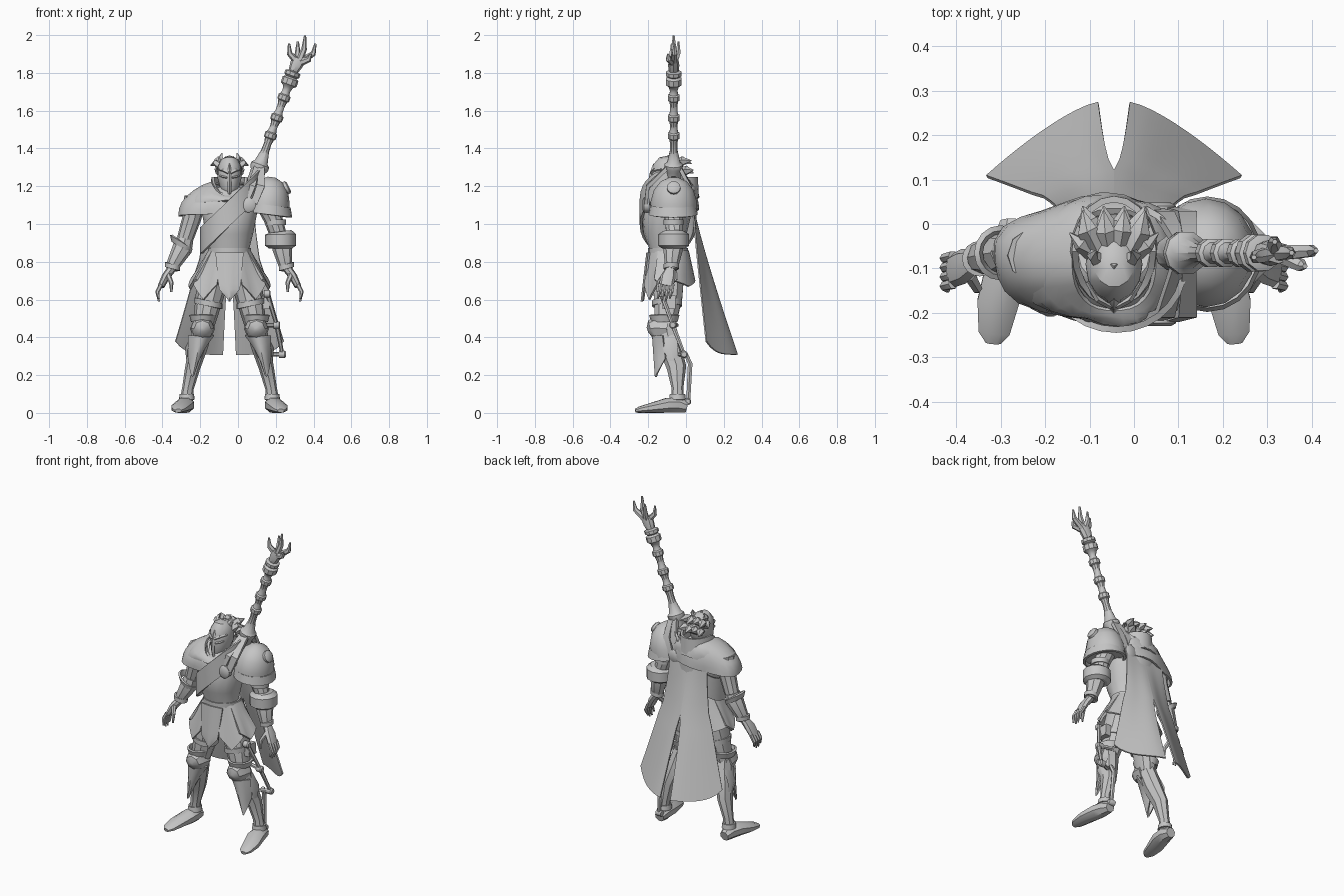
import bpy, bmesh
from math import sin, cos, pi, radians, copysign
from mathutils import Vector

if "Cube" in bpy.data.objects:
    bpy.data.objects.remove(bpy.data.objects["Cube"])

steel = bpy.data.materials.new("plain_grey")
steel.use_nodes = True
GREY = (.56, .56, .56, 1)
steel.diffuse_color = GREY
steel.node_tree.nodes["Principled BSDF"].inputs["Base Color"].default_value = GREY

CENTRE = -.045   # body axis; every part is placed relative to it
side = 1         # set to -1 while building the right-hand copy of a part
parts = []


def make(name, verts, faces, thick=0):
    mesh = bpy.data.meshes.new(name)
    mesh.from_pydata([(CENTRE + side * x, y, z) for x, y, z in verts], [], faces)
    bm = bmesh.new()
    bm.from_mesh(mesh)
    bmesh.ops.recalc_face_normals(bm, faces=bm.faces)
    if thick:
        bmesh.ops.solidify(bm, geom=bm.faces[:], thickness=thick)
        bmesh.ops.recalc_face_normals(bm, faces=bm.faces)
    bm.to_mesh(mesh)
    bm.free()
    mesh.materials.append(steel)
    part = bpy.data.objects.new(name, mesh)
    bpy.context.scene.collection.objects.link(part)
    parts.append(part)


def tube(name, points, radii, sides=8, ref=(0, 1, 0), turn=0):
    """Capped tube through points; each radius is a number or a (wide, deep) pair."""
    points = [Vector(p) for p in points]
    verts, faces, last = [], [], len(points) - 1
    for i, (p, r) in enumerate(zip(points, radii)):
        wide, deep = r if isinstance(r, tuple) else (r, r)
        along = (points[min(i + 1, last)] - points[max(i - 1, 0)]).normalized()
        u = Vector(ref).cross(along).normalized()
        v = along.cross(u)
        for k in range(sides):
            a = 2 * pi * k / sides + turn
            verts.append(p + u * wide * cos(a) + v * deep * sin(a))
    for i in range(last):
        for k in range(sides):
            n = (k + 1) % sides
            faces.append((i * sides + k, i * sides + n,
                          (i + 1) * sides + n, (i + 1) * sides + k))
    faces.append(tuple(range(sides)))
    faces.append(tuple(last * sides + k for k in range(sides)))
    make(name, verts, faces)


def sheet(name, shape, across, down, thick=.01, closed=False):
    """Thick surface from shape(u, v), with u and v running from 0 to 1."""
    columns = across if closed else across + 1
    verts = [shape(i / across, j / down) for j in range(down + 1) for i in range(columns)]
    faces = []
    for j in range(down):
        for i in range(across):
            n = (i + 1) % columns
            faces.append((j * columns + i, j * columns + n,
                          (j + 1) * columns + n, (j + 1) * columns + i))
    make(name, verts, faces, thick)


def band(name, centre, wide, deep, height, flare=0, tilt=0, thick=.012, sides=16):
    cx, cy, cz = centre

    def shape(u, v):
        a, grow = 2 * pi * u, 1 + flare * v
        x = wide * grow * cos(a)
        return cx + x, cy + deep * grow * sin(a), cz + height * (v - .5) + tilt * x
    sheet(name, shape, sides, 2, thick, True)


def disc(name, centre, radius, direction, ref=(1, 0, 0)):
    c, d = Vector(centre), Vector(direction)
    tube(name, [c - d, c + d * .6, c + d], [radius, radius, radius * .7], 12, ref)


# Torso, belt and neck
tube("torso", [(0, -.09, .68), (0, -.09, .78), (0, -.1, .87), (0, -.11, .95),
               (0, -.105, 1.05), (0, -.085, 1.13), (0, -.07, 1.18)],
     [(.12, .085), (.12, .095), (.105, .09), (.125, .115), (.145, .13), (.155, .105), (.08, .07)], 16)
band("belt", (0, -.095, .85), .113, .105, .045)
tube("neck", [(0, -.075, 1.15), (0, -.08, 1.25)], [.055, .05])

# Helmet with face ridge, brow, eye slits, horns and hair
tube("helmet", [(0, -.145, 1.15), (0, -.125, 1.175), (0, -.1, 1.24), (0, -.09, 1.3),
                (0, -.08, 1.335), (0, -.075, 1.352)],
     [(.018, .03), (.044, .06), (.063, .085), (.064, .085), (.048, .065), (.02, .03)], 14)
tube("face_ridge", [(0, -.178, 1.15), (0, -.19, 1.2), (0, -.183, 1.26), (0, -.165, 1.31),
                    (0, -.09, 1.358)], [.008, .012, .012, .012, .008], 4)
for side, label in ((-1, "right"), (1, "left")):
    tube(label + "_brow", [(.006, -.186, 1.27), (.035, -.17, 1.285), (.06, -.13, 1.29)],
         [.007, .008, .005], 4, (0, 0, 1))
    tube(label + "_eye_slit", [(.012, -.185, 1.245), (.035, -.172, 1.25), (.05, -.15, 1.255)],
         [.005, .006, .004], 4, (0, 0, 1))
    tube(label + "_horn", [(.03, -.085, 1.32), (.048, -.07, 1.35), (.04, -.06, 1.375)],
         [.022, .014, .002], 5)
    tube(label + "_side_tuft", [(.05, -.06, 1.3), (.075, -.045, 1.325), (.1, -.02, 1.31)],
         [.024, .018, .002], 5)
side = 1
for row in range(2):
    for k in range(4):
        spread = (k - 1.5) / 1.5
        tube("hair_tuft", [(spread * .035, -.05 + row * .025, 1.31 - row * .04),
                           (spread * .06, -.015 + row * .02, 1.335 - row * .05),
                           (spread * .07, .03 + row * .01, 1.32 - row * .05 + .015 * (k % 2))],
             [.03, .024, .002], 5, (1, 0, 0))


# Collar and draped shoulder mantle, both dipping at the throat
def collar(u, v):
    a = 2 * pi * u
    lift = min(1, 1 + sin(a))
    return ((.11 - .015 * v) * cos(a), -.062 + (.13 - .005 * v) * sin(a),
            1.11 + .03 * lift + (.045 + .065 * lift) * v)


def mantle(reach, drop, fold):
    def blunt(value):
        return copysign(abs(value) ** .8, value)

    def shape(u, v):
        a = 2 * pi * u
        right, front = max(0, -cos(a)), max(0, -sin(a))
        out, fall = sin(v * pi / 2), v ** 1.3
        ripple = fold * sin(a * 6 + v * 4) * v
        wide = .095 + (.045 + reach * right) * out + ripple
        deep = .115 + .03 * out + ripple
        top = 1.225 - .075 * front ** 1.5
        return (wide * blunt(cos(a)), -.08 + deep * blunt(sin(a)),
                top - (drop + .04 * right - .06 * front) * fall)
    return shape


sheet("collar", collar, 20, 3, .014, True)
sheet("lower_mantle", mantle(.135, .145, .006), 30, 6, .012, True)
sheet("upper_mantle", mantle(.08, .08, .008), 30, 4, .016, True)


# Split cape, tabard and hip plates
def cape(u, v):
    slit = .036 * (max(0, v - .4) / .6) ** .6
    x = slit + u * (.13 + .122 * v ** 1.5)
    y = .04 + (.235 - .165 * u ** 1.35) * v ** 1.15 + .006 * sin(u * 9) * v * (1 - v)
    return x, y, 1.1 - v * (.79 - .07 * u ** 5)


def tabard(u, v):
    half = .075 - .025 * v if v < .75 else .22 * (1 - v)
    return (2 * u - 1) * half, -.2 - .03 * v - .01 * (1 - abs(2 * u - 1)), .85 - .26 * v


def hip_plate(start, end, length, point):
    def shape(u, v):
        a = radians(start + (end - start) * u)
        z = .86 - (length + point * (1 - abs(2 * u - 1))) * v
        return (.112 + .105 * v) * cos(a), -.09 + (.105 + .035 * v) * sin(a), z
    return shape


sheet("front_tabard", tabard, 6, 8, .01)

for side, label in ((-1, "right"), (1, "left")):
    sheet(label + "_cape_half", cape, 10, 10, .008)
    sheet(label + "_front_tasset", hip_plate(-72, -28, .18, .08), 6, 4)
    sheet(label + "_side_tasset", hip_plate(-34, 18, .15, .05), 6, 4, .014)
    sheet(label + "_back_skirt", hip_plate(14, 88, .16, .03), 6, 4)

    # Legs: thigh, strap, knee cop, greave with pointed flares, boot
    tube(label + "_thigh", [(.07, -.085, .76), (.105, -.095, .62), (.14, -.11, .45)],
         [.08, (.075, .08), .055], 10)
    band(label + "_thigh_strap", (.112, -.1, .58), .074, .08, .03, tilt=.2)
    tube(label + "_shin", [(.14, -.11, .46), (.165, -.085, .35), (.195, -.05, .24),
                           (.22, -.045, .13), (.23, -.045, .05)],
         [.055, (.05, .06), (.04, .052), .031, .036], 8)
    tube(label + "_knee_cop", [(.143, -.1, .445), (.143, -.16, .45), (.143, -.19, .445),
                               (.143, -.205, .44)], [.066, .062, .045, .012], 8, (1, 0, 0))
    band(label + "_knee_rim", (.142, -.115, .5), .062, .07, .035, .15)

    def flare(u, v):
        w = 2 * u - 1
        bow = 1 - w * w
        return (.15 + .045 * v + w * (.07 - .045 * v),
                -.125 - .055 * bow + .015 * v, .41 - .22 * v * (.55 + .45 * bow))
    sheet(label + "_greave_flare", flare, 6, 4)
    tube(label + "_outer_fin", [(.185, -.1, .42), (.222, -.08, .34), (.215, -.05, .2)],
         [(.012, .045), (.014, .04), .004], 4)
    band(label + "_ankle_cuff", (.226, -.045, .085), .042, .045, .03, -.1)
    tube(label + "_boot", [(.228, .005, .03), (.23, -.04, .042), (.24, -.1, .04),
                           (.262, -.18, .027), (.27, -.245, .017), (.272, -.268, .011)],
         [(.03, .03), (.044, .046), (.042, .053), (.029, .05), (.018, .038), (.011, .018)],
         8, (1, 0, 0), pi / 8)

    # Arms: sleeve, forearm guard, wrist and hand
    shift = .015 * side
    tube(label + "_upper_arm", [(.18, -.07, 1.14), (.215 + shift, -.065, 1.03),
                                (.25 + shift, -.06, .92)], [.06, .05, .043], 10)
    tube(label + "_forearm_guard", [(.25 + shift, -.065, .92), (.265 + shift, -.068, .87),
                                    (.295, -.075, .79), (.305, -.08, .76)],
         [.045, .053, .038, .032], 8)
    band(label + "_wrist_ring", (.302, -.078, .775), .04, .04, .025, tilt=.25)
    tube(label + "_palm", [(.305, -.08, .765), (.338, -.095, .72), (.362, -.105, .67)],
         [.024, (.022, .04), (.018, .038)], 8)
    for finger in range(4):
        y = -.135 + .021 * finger
        tip = .605 - .015 * (finger in (1, 2))
        tube(label + "_finger", [(.362, y, .68), (.382, y - .005, .64),
                                 (.374, y - .015, tip)], [.012, .011, .005], 6)
    tube(label + "_thumb", [(.325, -.115, .73), (.308, -.145, .69), (.308, -.15, .64)],
         [.015, .012, .006], 6)

# Right forearm has a slanted cuff, higher on the outside
side = -1
band("right_elbow_cuff", (.255, -.065, .89), .052, .054, .03, .15, .6)

# Left arm has a heavy elbow ring and a domed shoulder guard
side = 1
tube("left_elbow_ring", [(.27, -.065, .87), (.27, -.065, .885), (.27, -.065, .945),
                         (.268, -.065, .96)], [.06, .082, .082, .06], 12)
band("left_arm_band", (.245, -.066, 1.01), .054, .054, .03)
tube("shoulder_dome", [(.2, -.065, 1.07), (.208, -.065, 1.12), (.215, -.065, 1.18),
                       (.22, -.065, 1.225), (.223, -.065, 1.248)],
     [(.115, .122), (.112, .122), (.096, .105), (.065, .07), (.02, .02)], 16)
band("shoulder_rim", (.21, -.068, 1.075), .122, .13, .05, -.07, -.12, .014, 20)
disc("shoulder_boss", (.298, -.065, 1.19), .036, (.016, 0, .008), (0, 1, 0))


# Chest strap with discs and the staff bracket
def strap(u, v):
    a = 2 * pi * u
    x = .005 + .16 * cos(a)
    return x, -.095 + .15 * sin(a), 1.06 + .95 * x + .14 * (v - .5)


sheet("chest_strap", strap, 28, 2, .014, True)
for label, y, facing in (("front", -.212, -1), ("back", .03, 1)):
    disc(label + "_strap_disc", (.1, y, 1.1), .04, (0, .018 * facing, 0))
    for lean in (-.02, .03):
        tube(label + "_bracket_arm", [(.1 + lean, y, 1.11), (.135 + lean, y - .01 * facing, 1.2),
                                      (.155 + lean / 2, -.065 + .03 * facing, 1.3)],
             [(.025, .012), (.03, .014), (.022, .014)], 4, turn=pi / 4)

# Staff with turned, flaring collars and an open claw
foot, head = Vector((.13, -.065, 1.22)), Vector((.338, -.065, 1.81))
profile = [(0, .04), (.1, .04), (.13, .05), (.16, .05), (.18, .036), (.28, .022)]
for ring in (.42, .58, .76):
    profile += [(ring - .07, .02), (ring - .03, .025), (ring - .02, .033), (ring + .02, .033),
                (ring + .03, .025), (ring + .06, .02)]
profile += [(.86, .028), (.88, .044), (.93, .044), (.945, .03), (.96, .042), (.99, .042), (1, .026)]
tube("staff", [foot.lerp(head, f) for f, r in profile], [r for f, r in profile], 10)
tube("claw_palm", [head, (.352, -.065, 1.84), (.37, -.065, 1.875)],
     [.026, (.034, .03), (.038, .024)], 8)
for x, y, z in ((.315, -.075, 1.955), (.362, -.04, 1.965), (.4, -.065, 1.997),
                (.455, -.06, 1.955), (.43, -.095, 1.9)):
    tip = Vector((x, y, z))
    root = Vector((.365, -.065, 1.85))
    bend = root.lerp(tip, .55) + Vector(((x - .37) * .35, (y + .065) * .4, -.005))
    tube("claw_finger", [root, bend, tip], [.021, .015, .006], 6)

# Left leg brace: jointed rods, pouch and clasp
joints = [(.2, -.13, .63), (.25, -.07, .465), (.28, -.01, .31)]
for start, end in zip(joints, joints[1:]):
    tube("brace_rod", [start, end], [.013, .01], 6)
for x, y, z in joints:
    disc("brace_joint", (x, y, z), .02, (.018, 0, 0), (0, 1, 0))
for x, y, z in joints[1:]:
    tube("brace_link", [(.17, -.05, z), (x, y, z)], [.012, .012], 6)
tube("calf_rod", [(.22, 0, .31), (.215, .022, .26), (.225, .012, .06)], [.012, .014, .012], 6)
disc("calf_joint", (.225, .01, .06), .018, (.02, 0, 0), (0, 1, 0))
tube("thigh_pouch", [(.195, -.09, .55), (.19, -.09, .62)], [(.025, .05), (.025, .05)], 4, turn=pi / 4)

# Soft shading with crisp edges
bpy.ops.object.select_all(action="DESELECT")
for part in parts:
    part.select_set(True)
bpy.context.view_layer.objects.active = parts[0]
bpy.ops.object.shade_smooth_by_angle(angle=radians(35))
